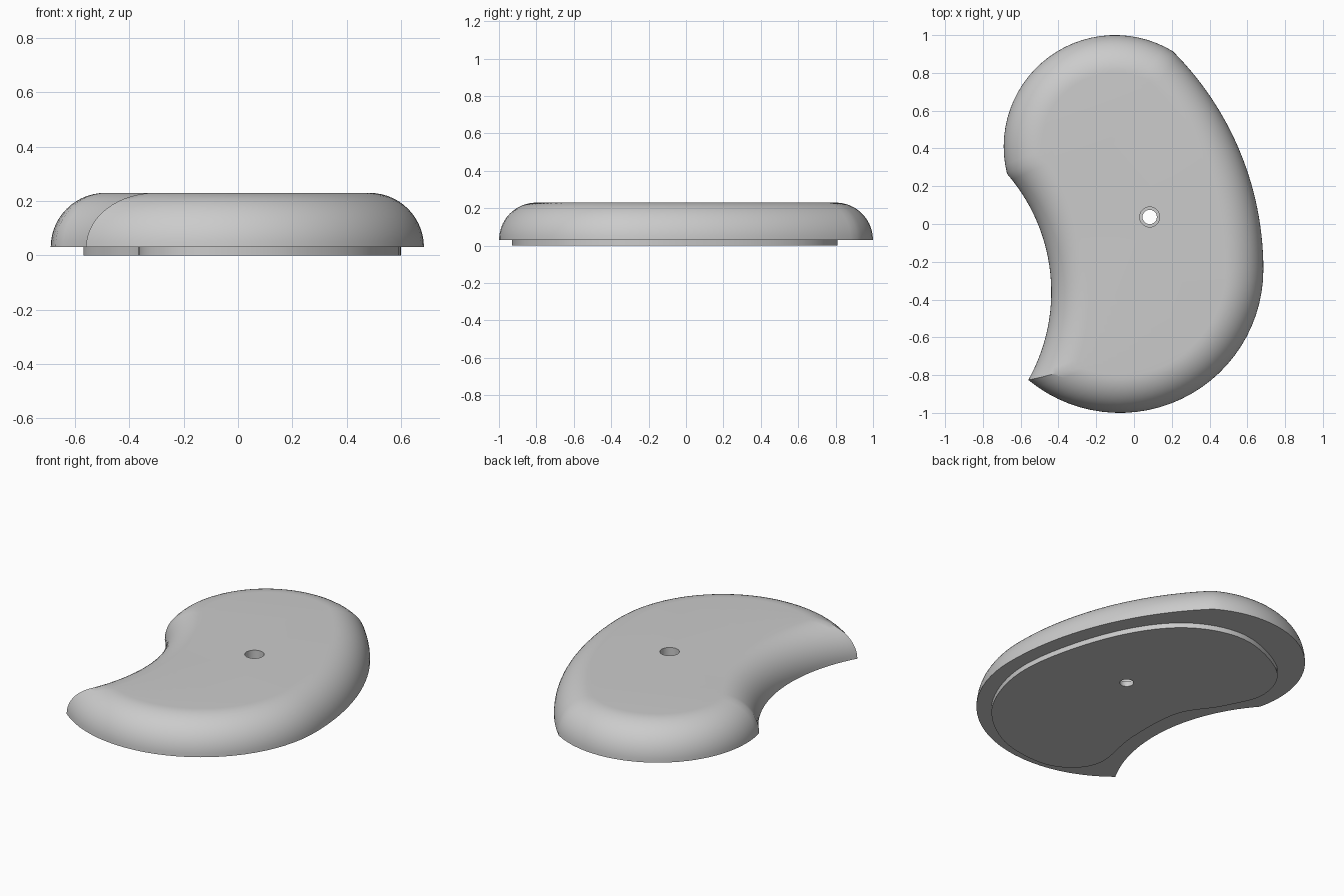
import bpy, bmesh, math
from mathutils import Vector

cube = bpy.data.objects.get("Cube")
if cube:
    bpy.data.objects.remove(cube, do_unlink=True)

grey = bpy.data.materials.new("plain grey")
grey.use_nodes = True
COLOUR = (0.6, 0.6, 0.6, 1)
grey.diffuse_color = COLOUR
grey.node_tree.nodes["Principled BSDF"].inputs["Base Color"].default_value = COLOUR

HOLE = Vector((0.083, 0.037))

# Outline arcs, counter-clockwise: centre, radius, sign of inward offset, start corner
ARCS = [
    (Vector((-0.945, -0.24)), 1.63, -1, Vector((0.685, -0.24))),   # long side
    (Vector((-0.1, 0.41)), 0.59, -1, Vector((0.2, 0.92))),         # back lobe
    (Vector((-1.39, -0.36)), 0.952, 1, Vector((-0.67, 0.255))),    # hollow side
    (Vector((-0.075, -0.24)), 0.76, -1, Vector((-0.55, -0.82))),   # front lobe
]


def meet(c1, r1, c2, r2, hint):
    """Crossing point of two circles nearest to the hint."""
    line = c2 - c1
    dist = line.length
    line.normalize()
    along = (dist * dist + r1 * r1 - r2 * r2) / (2 * dist)
    side = math.sqrt(max(r1 * r1 - along * along, 0))
    perp = Vector((-line.y, line.x))
    options = [c1 + line * along + perp * side * s for s in (1, -1)]
    return min(options, key=lambda p: (p - hint).length)


def outline(inset, steps=28):
    """The four-arc outline moved inward, with mitred corners."""
    arcs = [(c, r + s * inset, h) for c, r, s, h in ARCS]
    corners = [meet(*arcs[i - 1][:2], *arcs[i]) for i in range(len(arcs))]
    points = []
    for i, (c, r, _) in enumerate(arcs):
        a, b = corners[i] - c, corners[(i + 1) % len(arcs)] - c
        start = math.atan2(a.y, a.x)
        turn = math.atan2(a.x * b.y - a.y * b.x, a.dot(b))
        for k in range(steps):
            t = start + turn * k / steps
            points.append(c + Vector((math.cos(t), math.sin(t))) * r)
    return points


def smooth_loop(keys, steps=8):
    """Closed smooth curve through the key points."""
    points = []
    for i in range(len(keys)):
        p0, p1, p2, p3 = (Vector(keys[(i + j) % len(keys)]) for j in (-1, 0, 1, 2))
        for k in range(steps):
            t = k / steps
            points.append(0.5 * (2 * p1 + (p2 - p0) * t
                                 + (2 * p0 - 5 * p1 + 4 * p2 - p3) * t ** 2
                                 + (3 * p1 - p0 - 3 * p2 + p3) * t ** 3))
    return points


def circle(radius, count=32):
    turn = math.tau / count
    return [HOLE + Vector((math.cos(i * turn), math.sin(i * turn))) * radius
            for i in range(count)]


def build(name, layers, hole_radius):
    """Loft outline layers (points, z), close both ends around a through hole."""
    bm = bmesh.new()

    def loft(stack):
        loops = [[bm.verts.new((p.x, p.y, z)) for p in pts] for pts, z in stack]
        for low, high in zip(loops, loops[1:]):
            for i in range(len(low)):
                j = (i + 1) % len(low)
                bm.faces.new((low[i], low[j], high[j], high[i]))
        return loops[0], loops[-1]

    outer = loft(layers)
    inner = loft([(circle(hole_radius), layers[0][1]),
                  (circle(hole_radius), layers[-1][1])])
    for rim, bore in zip(outer, inner):
        edges = [bm.edges.get((loop[i - 1], loop[i]))
                 for loop in (rim, bore) for i in range(len(loop))]
        bmesh.ops.triangle_fill(bm, edges=edges, use_beauty=True)
    bmesh.ops.recalc_face_normals(bm, faces=bm.faces[:])
    mesh = bpy.data.meshes.new(name)
    bm.to_mesh(mesh)
    bm.free()
    mesh.materials.append(grey)
    obj = bpy.data.objects.new(name, mesh)
    bpy.context.collection.objects.link(obj)
    bpy.ops.object.select_all(action="DESELECT")
    obj.select_set(True)
    bpy.context.view_layer.objects.active = obj
    bpy.ops.object.shade_smooth_by_angle(angle=math.radians(30))
    return obj


# Rounded body: quarter-round edge from the rim up to the flat top
BASE, ROUND, STEPS = 0.03, 0.2, 14
body_layers = []
for k in range(STEPS + 1):
    t = math.pi / 2 * k / STEPS
    body_layers.append((outline(ROUND * (1 - math.cos(t))), BASE + ROUND * math.sin(t)))
build("rounded_body", body_layers, 0.053)

# Recessed base plate with softly rounded ends
plate = smooth_loop([
    (0.6, -0.2), (0.49, -0.61), (0.22, -0.86), (-0.08, -0.93), (-0.27, -0.87),
    (-0.365, -0.71), (-0.32, -0.4), (-0.34, -0.05), (-0.48, 0.18), (-0.57, 0.42),
    (-0.46, 0.66), (-0.1, 0.81), (0.24, 0.69), (0.48, 0.33)])
build("base_plate", [(plate, 0), (plate, BASE)], 0.038)
